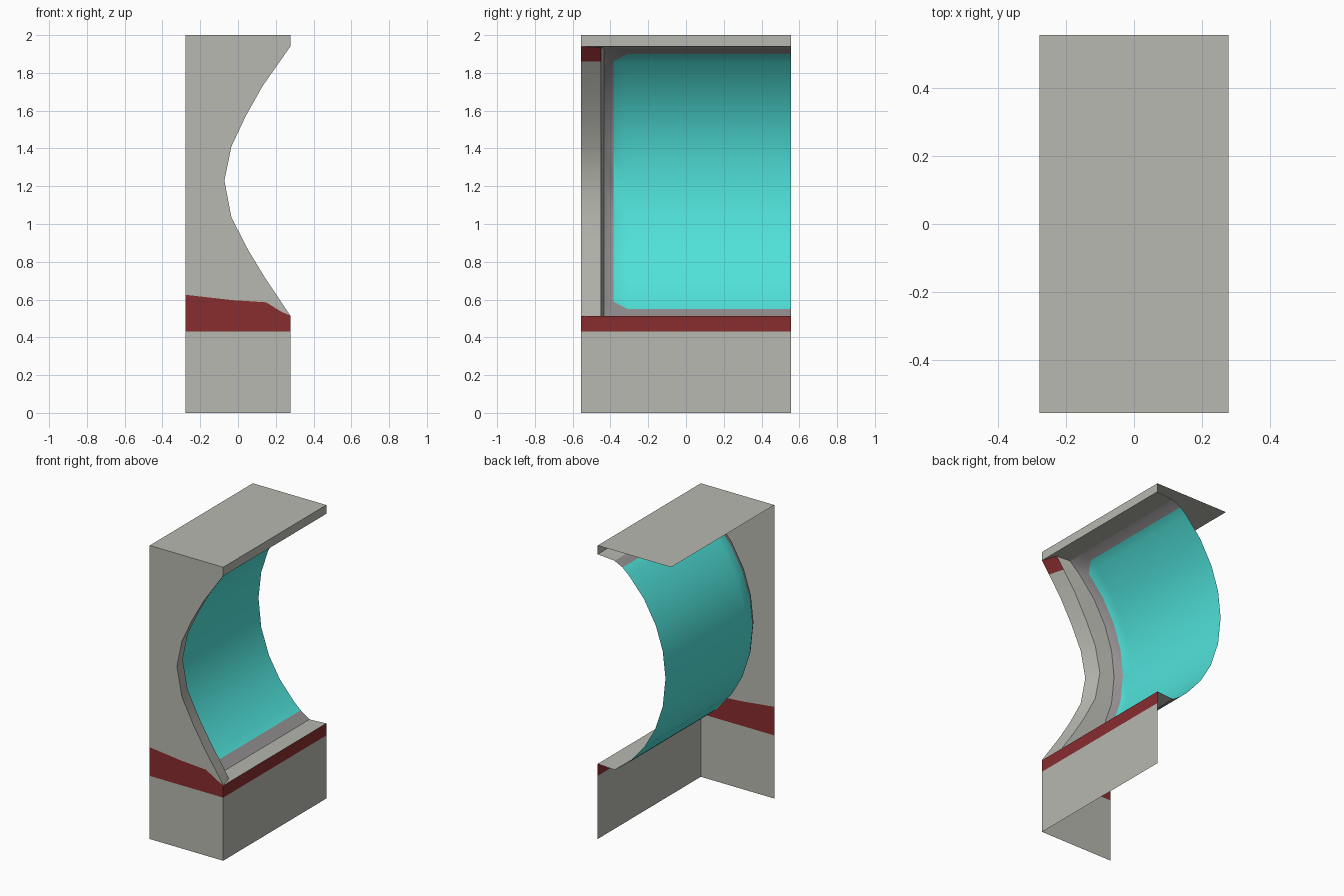
import bpy, math

if "Cube" in bpy.data.objects:
    bpy.data.objects.remove(bpy.data.objects["Cube"])

W, D, H = 0.277, 0.555, 2.0      # half width, half depth, height


def material(name, rgb):
    m = bpy.data.materials.new(name)
    m.diffuse_color = (*rgb, 1)
    m.use_nodes = True
    m.node_tree.nodes["Principled BSDF"].inputs["Base Color"].default_value = m.diffuse_color
    return m


GREY = material("warm_grey", (0.48, 0.48, 0.44))
RED = material("dark_red", (0.25, 0.026, 0.028))
CYAN = material("cyan", (0.08, 0.76, 0.70))
BEZEL = material("bezel_grey", (0.30, 0.28, 0.285))


def make(name, verts, faces, mats, idx=None, smooth=False):
    me = bpy.data.meshes.new(name)
    me.from_pydata(verts, [], faces)
    for m in mats:
        me.materials.append(m)
    if idx:
        for p, i in zip(me.polygons, idx):
            p.material_index = i
    me.update()
    ob = bpy.data.objects.new(name, me)
    bpy.context.collection.objects.link(ob)
    if smooth:
        bpy.ops.object.select_all(action='DESELECT')
        ob.select_set(True)
        bpy.context.view_layer.objects.active = ob
        bpy.ops.object.shade_smooth_by_angle(angle=math.radians(30))
    return ob


def loft(name, rows, mats, rule=None, smooth=False):
    """Quads between rows that run from top to bottom, columns along +y."""
    n = len(rows[0])
    verts = [v for r in rows for v in r]
    faces, idx = [], []
    for i in range(len(rows) - 1):
        for j in range(n - 1):
            a, b = i * n + j, (i + 1) * n + j
            faces.append((a, b, b + 1, a + 1))
            idx.append(rule(i, j) if rule else 0)
    return make(name, verts, faces, mats, idx, smooth)


# Curved front edge of the side wall (x, z), top to bottom
EDGE = [(W, 1.94), (0.13, 1.73), (0.04, 1.57), (-0.035, 1.41), (-0.072, 1.23),
        (-0.035, 1.035), (0.055, 0.86), (0.14, 0.72), (W, 0.515)]


def edge_x(z):
    for (x0, z0), (x1, z1) in zip(EDGE, EDGE[1:]):
        if z1 <= z <= z0:
            return x0 + (x1 - x0) * (z0 - z) / (z0 - z1)
    return W


def screen_x(z):
    r = 0.87
    return -0.234 + r - math.sqrt(r * r - (z - 1.223) ** 2)


# Side wall with a red band
band = [(-W, 0.625), (-0.03, 0.597), (0.15, 0.585), (0.23, 0.535), (W, 0.515)]
polys = [
    [(-W, 0), (W, 0), (W, 0.43), (-W, 0.43)],
    [(-W, 0.43), (W, 0.43)] + band[::-1],
    band + EDGE[::-1][1:] + [(W, H), (-W, H)],
]
verts, faces = [], []
for p in polys:
    faces.append(range(len(verts), len(verts) + len(p)))
    verts += [(x, -D, z) for x, z in p]
make("side_wall", verts, faces, [GREY, RED], [0, 1, 0])

# Lower facing panel with red stripe, top fascia and roof
loft("lower_panel", [[(W, y, z) for y in (-D, D)] for z in (0.512, 0.43, 0)],
     [GREY, RED], lambda i, j: 1 if i == 0 else 0)
loft("top_fascia", [[(W, y, z) for y in (-D, D)] for z in (H, 1.94)], [GREY])
loft("roof", [[(x, y, H) for y in (-D, D)] for x in (-W, W)], [GREY])

# Ledges above and below the screen
loft("upper_ledge", [[(W, -D, 1.94), (W, D, 1.94)],
                     [(0.15, -0.435, 1.93), (0.15, D, 1.93)]], [GREY])
loft("lower_ledge", [[(0.15, -0.435, 0.505), (0.15, D, 0.505)],
                     [(W, -D, 0.512), (W, D, 0.512)]], [GREY])

# Shared heights of cheek and screen rows
ZS = [1.93, 1.9, 1.86, 1.73, 1.57, 1.41, 1.23, 1.035, 0.86, 0.72, 0.59, 0.55, 0.505]
LAST = len(ZS) - 1


def screen_point(i, y):
    if i in (0, LAST):
        return (0.15, y, ZS[i])
    return (screen_x(ZS[i]) + (0.03 if y < -0.4 else 0), y, ZS[i])


# Cheek: curved trim from the wall edge back to the screen
rows = []
for i, z in enumerate(ZS):
    zo = 1.94 if i == 0 else 0.515 if i == LAST else z
    x = edge_x(zo)
    rows.append([(x, -D, zo), (x - 0.03, -0.45, (z + zo) / 2), screen_point(i, -0.435)])
loft("cheek", rows, [GREY, RED], lambda i, j: 1 if i < 2 and j == 0 else 0, True)

# Concave screen with bezel border and cut corners
cols = (-0.435, -0.385, -0.31, D)
n = len(cols)
verts = [screen_point(i, y) for i in range(len(ZS)) for y in cols]
faces, idx = [], []
for i in range(LAST):
    for j in range(n - 1):
        a, b = i * n + j, (i + 1) * n + j
        if j == 1 and i == 1:                 # upper corner
            faces += [(a, b, a + 1), (b, b + 1, a + 1)]
            idx += [1, 0]
        elif j == 1 and i == LAST - 2:        # lower corner
            faces += [(a, b, b + 1), (a, b + 1, a + 1)]
            idx += [1, 0]
        else:
            faces.append((a, b, b + 1, a + 1))
            idx.append(1 if j == 0 or i in (0, LAST - 1) else 0)
make("curved_screen", verts, faces, [CYAN, BEZEL], idx, True)
